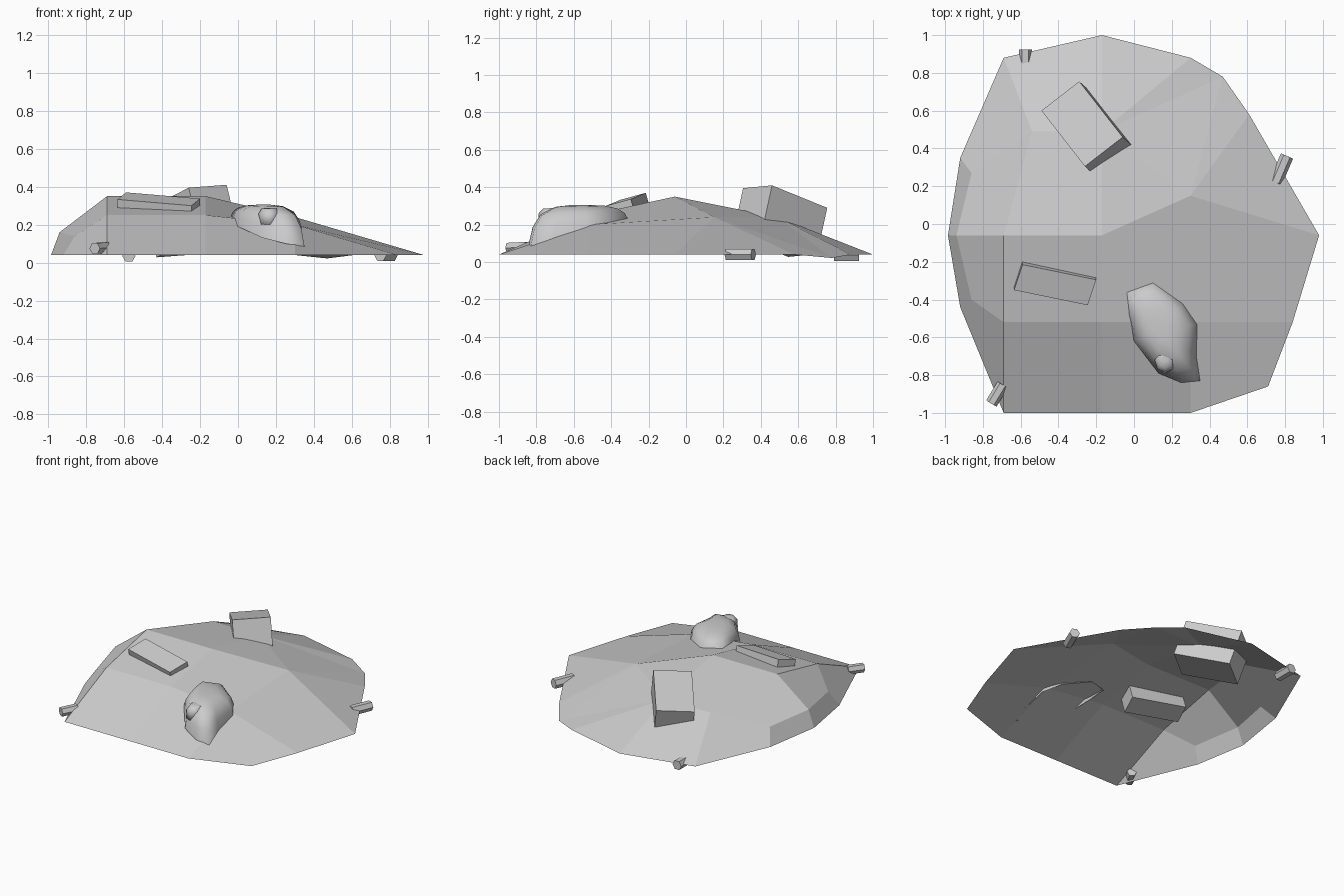
import bpy, bmesh, math
from mathutils import Vector

if "Cube" in bpy.data.objects:
    bpy.data.objects.remove(bpy.data.objects["Cube"])

grey = bpy.data.materials.new("plain_grey")
grey.use_nodes = True
grey.diffuse_color = (0.6, 0.6, 0.6, 1)
grey.node_tree.nodes["Principled BSDF"].inputs["Base Color"].default_value = (0.6, 0.6, 0.6, 1)


def make(name, verts, faces, smooth=False):
    mesh = bpy.data.meshes.new(name)
    mesh.from_pydata([tuple(v) for v in verts], [], faces)
    bm = bmesh.new()
    bm.from_mesh(mesh)
    bmesh.ops.recalc_face_normals(bm, faces=bm.faces)
    for f in bm.faces:
        f.smooth = smooth
    bm.to_mesh(mesh)
    bm.free()
    mesh.materials.append(grey)
    obj = bpy.data.objects.new(name, mesh)
    bpy.context.collection.objects.link(obj)
    return obj


def loft(name, rings, smooth=False, cap_start=True):
    """Skin a list of equal-length rings."""
    n = len(rings[0])
    verts = [v for ring in rings for v in ring]
    faces = [(r * n + i, r * n + (i + 1) % n, (r + 1) * n + (i + 1) % n, (r + 1) * n + i)
             for r in range(len(rings) - 1) for i in range(n)]
    faces.append(tuple(range((len(rings) - 1) * n, len(rings) * n)))
    if cap_start:
        faces.append(tuple(range(n)))
    return make(name, verts, faces, smooth)


# Sheet: low rim, numbered anticlockwise, and raised folds named by letter
rim = [(-.69, -1), (-.17, -1), (.3, -1), (.71, -.86), (.84, -.52), (.98, -.06), (.61, .58),
       (.47, .78), (.3, .88), (-.17, 1), (-.69, .88), (-.92, .35), (-.985, -.06), (-.92, -.44)]
folds = {
    "A": (-.69, -.06, .35), "B": (-.17, -.06, .35), "C": (.3, .15, .24), "D": (-.54, .49, .24),
    "E": (-.17, .49, .24), "F": (-.17, -.52, .25), "G": (-.69, -.52, .25), "H": (.3, -.52, .2),
    "J": (-.94, -.06, .16), "K": (-.86, .27, .14), "L": (-.86, -.4, .14),
}
points = {str(i): (x, y, .022 if i == 7 else .04) for i, (x, y) in enumerate(rim)}
points.update(folds)
index = {key: i for i, key in enumerate(points)}
panels = """0 1 F G|1 2 H F|2 3 4 H|G F B A|F H C B|H 4 5 C|C 5 6|C 6 7|B C E|E C 7|E 7 8|E 8 9|
A B E D|D E 9 10|A D K J|D 10 11 K|J K 11 12|A J L G|J 12 13 L|G L 13 0"""
make("ground_sheet", points.values(),
     [tuple(index[k] for k in panel.split()) for panel in panels.split("|")])


# Tilted blocks: three corners of the top face plus a depth
def block(name, a, b, c, depth):
    a, b, c = Vector(a), Vector(b), Vector(c)
    normal = (b - a).cross(c - b).normalized()
    down = normal * (-depth if normal.z > 0 else depth)
    top = [a, b, c, a + c - b]
    loft(name, [top, [p + down for p in top]])


block("tall_block", (-.06, .46, .41), (-.29, .755, .29), (-.49, .6, .275), .26)
block("low_block", (-.59, -.215, .37), (-.2, -.295, .337), (-.245, -.43, .3), .14)


# Hexagonal pegs along the rim
def peg(name, start, end, radius=.035):
    start, end = Vector(start), Vector(end)
    turn = (end - start).to_track_quat("Z", "Y")
    hexagon = [turn @ Vector((radius * math.cos(i * math.pi / 3),
                              radius * math.sin(i * math.pi / 3), 0)) for i in range(6)]
    loft(name, [[p + v for v in hexagon] for p in (start, end)])


peg("front_peg", (-.755, -.95, .075), (-.695, -.85, .08), .032)
peg("side_peg", (.75, .22, .04), (.81, .36, .04))
peg("back_peg", (-.575, .925, .035), (-.575, .79, .035))

# Gathered cloth mound with a trailing front corner
hem = [Vector(p) for p in (
    (-.04, -.36, .24), (.1, -.31, .23), (.26, -.42, .2), (.34, -.53, .16), (.33, -.7, .13),
    (.35, -.83, .085), (.25, -.84, .1), (.13, -.79, .13), (0, -.62, .19), (-.03, -.48, .22))]
peak = Vector((.13, -.56, .305))


def mound_ring(scale, rise):
    return [Vector((*(peak.xy + (p.xy - peak.xy) * scale), p.z + (peak.z - p.z) * rise))
            for p in hem]


loft("cloth_mound", [mound_ring(s, r) for s, r in
                     ((1, 0), (.93, .42), (.78, .75), (.5, .95), (.2, 1))], True, False)

# Knot at the front of the mound
knot = [(.065, .2, -.72), (.062, .26, -.72), (.045, .285, -.715), (.015, .288, -.71)]
loft("cloth_knot", [[Vector((.165 + r * .9 * math.cos(a * math.pi / 4),
                             y + r * 1.1 * math.sin(a * math.pi / 4), z)) for a in range(8)]
                    for r, z, y in knot], True)
